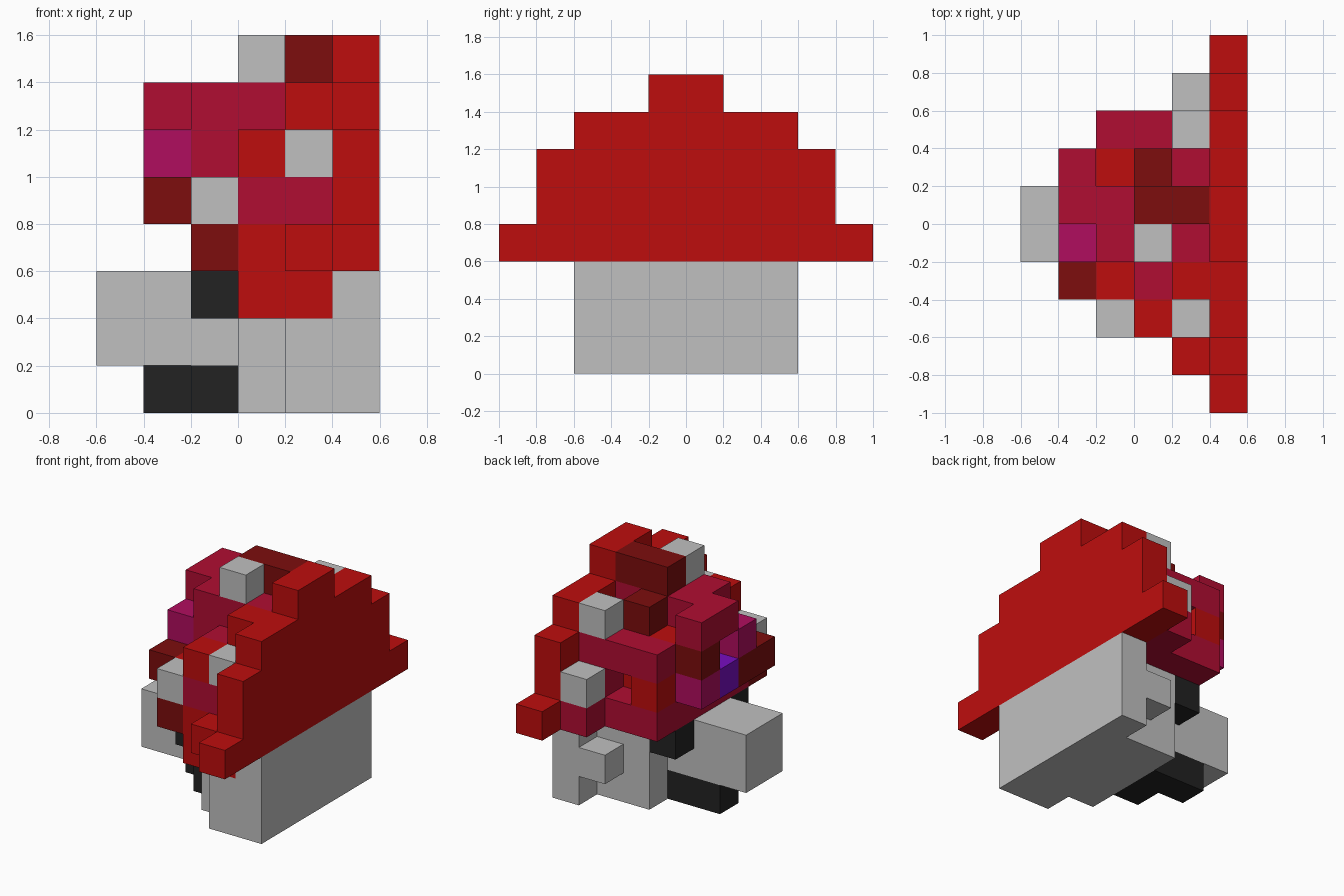
import bpy
import bmesh
from mathutils import Vector

cube = bpy.data.objects.get("Cube")
if cube:
    bpy.data.objects.remove(cube, do_unlink=True)

S = 0.2                            # block size
ORIGIN = Vector((-0.6, -1.0, 0))   # corner of the block grid
MIDDLE = 5                         # grid row where y = 0

COLOURS = {
    "red": (0.515, 0.004, 0.004),
    "crimson": (0.434, 0.004, 0.032),
    "magenta": (0.434, 0.004, 0.114),
    "purple": (0.188, 0.004, 0.527),
    "dark red": (0.205, 0.004, 0.004),
    "light grey": (0.527, 0.527, 0.527),
    "charcoal": (0.016, 0.016, 0.016),
}
PART_COLOUR = {
    "stem": "light grey", "stem_branch": "light grey",
    "stem_root": "charcoal", "stem_collar": "charcoal",
    "cap_wall": "red", "cap_body": "crimson", "cap_spots": "light grey",
    "cap_red_patches": "red", "cap_dark_patches": "dark red",
    "cap_magenta_patches": "magenta", "cap_purple_patch": "purple",
}
grid = {}   # block position -> part name


def stack(part, x, bottom, half_widths):
    """Pile of rows, each centred on y = 0, one per layer upward."""
    for z, half in enumerate(half_widths, bottom):
        for y in range(MIDDLE - half, MIDDLE + half):
            grid[x, y, z] = part


# Stem: wide at the flat side, narrowing toward the branch
for x, half in ((5, 3), (4, 3), (3, 2)):
    stack("stem", x, 0, [half] * 3)
stack("stem_collar", 2, 2, [2])
stack("stem", 2, 1, [1, 1])
for x in (0, 1):
    stack("stem_branch", x, 1, [1, 1])
stack("stem_root", 2, 0, [1])
grid[1, 5, 0] = "stem_root"

# Cap: a half dome, sliced parallel to its flat wall
stack("cap_wall", 5, 3, [5, 4, 4, 3, 1])
stack("cap_body", 4, 3, [4, 4, 3, 3, 1])
stack("cap_body", 3, 3, [3, 3, 3, 2, 1])
stack("cap_body", 2, 3, [3, 3, 3, 1])
stack("cap_body", 1, 4, [2, 2, 2])

# Notches broken out of the stem and the dome
NOTCHES = [(4, 7, 0), (4, 7, 2),
           (4, 1, 4), (3, 7, 4),
           (2, 2, 5), (2, 3, 5), (1, 3, 5), (1, 5, 5),
           (4, 2, 6), (4, 6, 6), (3, 3, 6), (1, 3, 6), (1, 4, 6),
           (4, 4, 7)]
for cell in NOTCHES:
    del grid[cell]

# Red front rim that hangs over the stem, dark crown and dark front lip
for x in (3, 4):
    grid[x, 2, 2] = "cap_red_patches"
for (x, y, z), part in grid.items():
    if part == "cap_body":
        if z == 3 and x >= 3 and y <= 2:
            grid[x, y, z] = "cap_red_patches"
        elif z == 7 or (x == 1 and z == 4 and y < MIDDLE):
            grid[x, y, z] = "cap_dark_patches"

# Single coloured blocks scattered over the dome
SCATTERED = {
    "cap_red_patches": [(3, 2, 5), (2, 3, 4), (4, 3, 6),
                        (2, 6, 5), (2, 7, 4), (3, 6, 4)],
    "cap_dark_patches": [(2, 2, 3), (1, 6, 5), (3, 6, 6)],
    "cap_magenta_patches": [(1, 4, 5), (1, 6, 4)],
    "cap_purple_patch": [(1, 5, 4)],
    "cap_spots": [(2, 2, 4), (4, 2, 5), (3, 4, 7), (4, 7, 6), (4, 8, 4)],
}
for part, cells in SCATTERED.items():
    grid.update(dict.fromkeys(cells, part))


def make_material(name, rgb):
    mat = bpy.data.materials.new(name)
    mat.use_nodes = True
    mat.diffuse_color = (*rgb, 1)
    bsdf = mat.node_tree.nodes["Principled BSDF"]
    bsdf.inputs["Base Color"].default_value = (*rgb, 1)
    bsdf.inputs["Roughness"].default_value = 0.9
    return mat


def build_part(name, material):
    """Mesh of all outward block faces belonging to one part."""
    bm = bmesh.new()
    for cell, owner in grid.items():
        if owner != name:
            continue
        centre = ORIGIN + (Vector(cell) + Vector((0.5, 0.5, 0.5))) * S
        for axis in range(3):
            for sign in (-1, 1):
                near = list(cell)
                near[axis] += sign
                if tuple(near) in grid:
                    continue
                n, u = Vector(), Vector()
                n[axis] = sign
                u[(axis + 1) % 3] = 1
                v = n.cross(u)
                bm.faces.new([bm.verts.new(centre + (n + a * u + b * v) * S / 2)
                              for a, b in ((-1, -1), (1, -1), (1, 1), (-1, 1))])
    bmesh.ops.remove_doubles(bm, verts=bm.verts, dist=0.001)
    mesh = bpy.data.meshes.new(name)
    bm.to_mesh(mesh)
    bm.free()
    mesh.materials.append(material)
    bpy.context.collection.objects.link(bpy.data.objects.new(name, mesh))


materials = {n: make_material(n, c) for n, c in COLOURS.items()}
for part, colour in PART_COLOUR.items():
    build_part(part, materials[colour])
